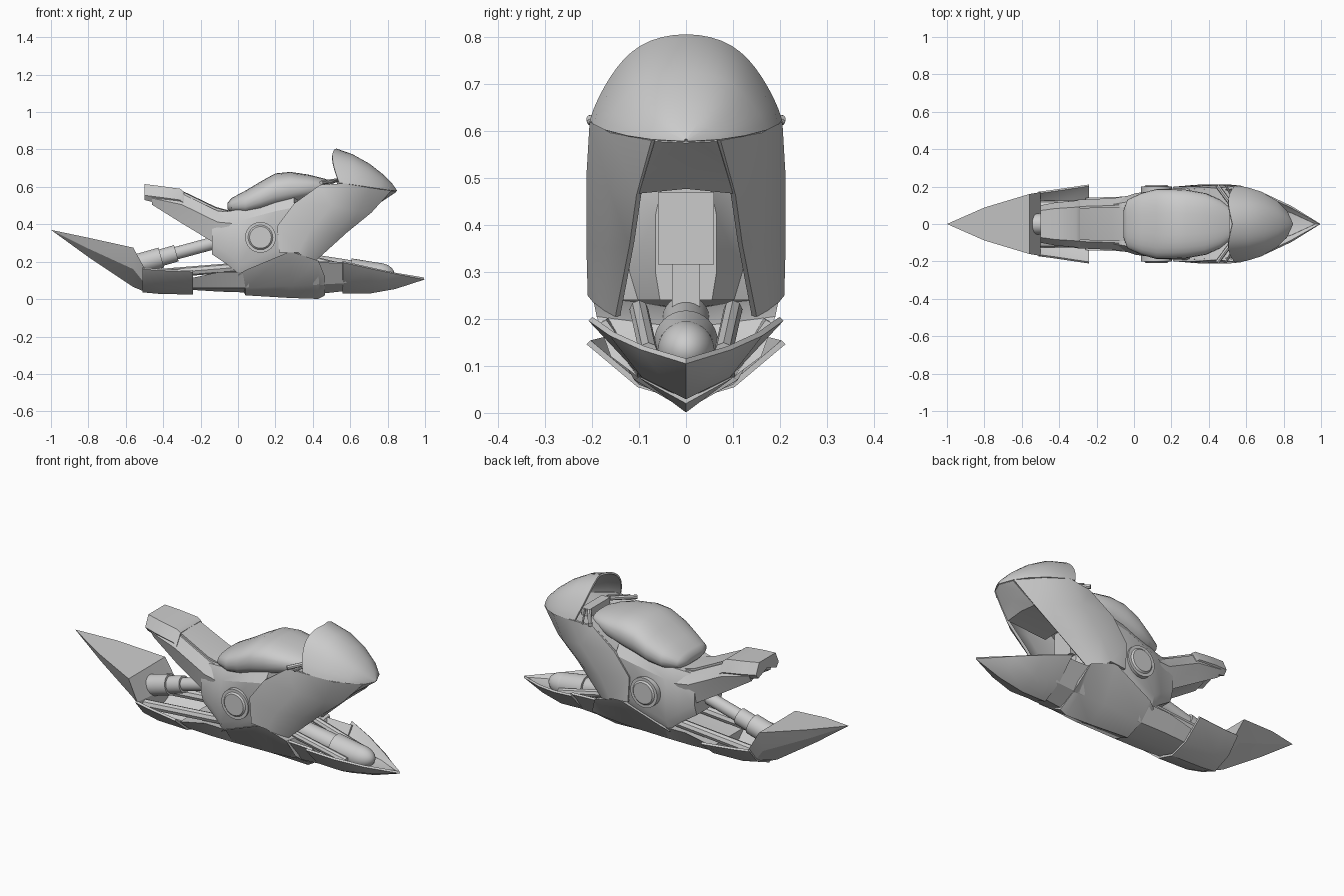
import bpy, bmesh, math
from mathutils import Vector, Matrix

old = bpy.data.objects.get("Cube")
if old:
    bpy.data.objects.remove(old, do_unlink=True)

# One plain grey for the whole machine
grey = bpy.data.materials.new("plain_grey")
grey.use_nodes = True
colour = (0.6, 0.6, 0.6, 1)
grey.diffuse_color = colour
grey.node_tree.nodes["Principled BSDF"].inputs["Base Color"].default_value = colour


def finish(name, bm, thickness=0, angle=30):
    """Clean the mesh, make the object, thicken and shade it."""
    bmesh.ops.remove_doubles(bm, verts=bm.verts, dist=0.0008)
    bmesh.ops.dissolve_degenerate(bm, edges=bm.edges, dist=0.0005)
    bmesh.ops.recalc_face_normals(bm, faces=bm.faces)
    mesh = bpy.data.meshes.new(name)
    bm.to_mesh(mesh)
    bm.free()
    mesh.materials.append(grey)
    obj = bpy.data.objects.new(name, mesh)
    bpy.context.collection.objects.link(obj)
    bpy.ops.object.select_all(action="DESELECT")
    obj.select_set(True)
    bpy.context.view_layer.objects.active = obj
    if thickness:
        mod = obj.modifiers.new("thickness", "SOLIDIFY")
        mod.thickness = thickness
        mod.offset = 0
        bpy.ops.object.modifier_apply(modifier=mod.name)
    bpy.ops.object.shade_smooth_by_angle(angle=math.radians(angle))


def loft(name, rows, thickness=0, angle=30, caps=False):
    """Skin rows of half-section points and mirror them across the middle."""
    bm = bmesh.new()
    for side in (-1, 1):
        grid = [[bm.verts.new((x, side * y, z)) for x, y, z in row] for row in rows]
        for low, high in zip(grid, grid[1:]):
            for i in range(len(low) - 1):
                bm.faces.new((low[i], low[i + 1], high[i + 1], high[i]))
    bmesh.ops.remove_doubles(bm, verts=bm.verts, dist=0.0008)
    if caps:
        bmesh.ops.holes_fill(bm, edges=bm.edges, sides=0)
    finish(name, bm, thickness, angle)


def hull(x, keel, bilge, edge, top=None):
    """Keel to edge half-section, with an optional deck height."""
    points = [(x, 0, keel), (x, *bilge), (x, *edge)]
    return points if top is None else points + [(x, 0, top)]


def oval(x, width, low, high, steps=14, power=0.8):
    """Rounded half-section from bottom centre to top centre."""
    points = []
    for i in range(steps + 1):
        t = math.pi * (i / steps - 0.5)
        s = math.copysign(abs(math.sin(t)) ** power, t)
        y = width * max(math.cos(t), 0) ** power
        points.append((x, y, (low + high) / 2 + s * (high - low) / 2))
    return points


def tube(name, start, end, radius, radius_end=None, segments=32):
    """Cylinder or cone between two points."""
    a, b = Vector(start), Vector(end)
    bm = bmesh.new()
    bmesh.ops.create_cone(bm, cap_ends=True, segments=segments, radius1=radius,
                          radius2=radius_end or radius, depth=(b - a).length)
    turn = (b - a).to_track_quat("Z", "Y").to_matrix()
    bmesh.ops.rotate(bm, verts=bm.verts, matrix=turn)
    bmesh.ops.translate(bm, verts=bm.verts, vec=(a + b) / 2)
    finish(name, bm)


def block(name, x, y, z):
    """Box given by its ranges along x, y and z."""
    bm = bmesh.new()
    bmesh.ops.create_cube(bm, size=1)
    for v in bm.verts:
        v.co = [r[0] if c < 0 else r[1] for c, r in zip(v.co, (x, y, z))]
    finish(name, bm)


# Rear fin: pointed keeled hull with a flat deck
loft("rear_fin", [
    [(-1, 0, 0.37)] * 4,
    hull(-0.8, 0.225, (0.06, 0.27), (0.088, 0.328), 0.328),
    hull(-0.56, 0.065, (0.125, 0.16), (0.16, 0.275), 0.275),
    hull(-0.5, 0.04, (0.105, 0.085), (0.17, 0.165), 0.15),
], caps=True, angle=20)
loft("rear_fin_wings", [
    hull(-0.51, 0.042, (0.1, 0.085), (0.168, 0.165)),
    hull(-0.42, 0.034, (0.1, 0.065), (0.18, 0.157)),
    hull(-0.24, 0.03, (0.1, 0.06), (0.207, 0.15)),
], thickness=0.012)

# Front fin: open keeled shell running to a point
loft("front_fin", [
    hull(0.56, 0.035, (0.1, 0.09), (0.203, 0.2)),
    hull(0.7, 0.035, (0.09, 0.08), (0.158, 0.168)),
    hull(0.84, 0.06, (0.055, 0.09), (0.092, 0.138)),
    [(0.995, 0, 0.11)] * 3,
], thickness=0.012)
loft("front_fin_floor", [
    [(0.56, 0, 0.1), (0.56, 0.13, 0.12)],
    [(0.84, 0, 0.1), (0.84, 0.06, 0.11)],
    [(0.97, 0, 0.11)] * 2,
], thickness=0.006)

# Belly pan and the links that carry both fins
loft("belly_pan", [
    hull(0.0, 0.09, (0.1, 0.1), (0.15, 0.13), 0.13),
    hull(0.04, 0.02, (0.1, 0.06), (0.168, 0.155), 0.15),
    hull(0.28, 0.006, (0.11, 0.07), (0.2, 0.255), 0.22),
    hull(0.43, 0.001, (0.1, 0.075), (0.19, 0.205), 0.18),
    hull(0.465, 0.02, (0.1, 0.075), (0.16, 0.12), 0.12),
], caps=True, angle=40)
loft("rear_link", [
    hull(-0.26, 0.05, (0.09, 0.06), (0.14, 0.11), 0.11),
    hull(-0.1, 0.04, (0.1, 0.06), (0.145, 0.145), 0.13),
    hull(0.06, 0.035, (0.1, 0.06), (0.15, 0.145), 0.13),
], caps=True)
loft("front_link", [
    hull(0.4, 0.03, (0.1, 0.08), (0.17, 0.2)),
    hull(0.58, 0.05, (0.1, 0.09), (0.175, 0.195)),
], thickness=0.012)

# Central frame behind the fairing
def frame_section(x, width, low, high):
    return [(x, 0, low), (x, width * 0.85, low), (x, width, low + 0.06),
            (x, width, high - 0.06), (x, width * 0.8, high), (x, 0, high)]

loft("frame_body", [
    frame_section(-0.14, 0.125, 0.24, 0.46),
    frame_section(-0.05, 0.145, 0.18, 0.47),
    frame_section(0.01, 0.165, 0.13, 0.48),
    frame_section(0.2, 0.19, 0.2, 0.53),
    frame_section(0.3, 0.192, 0.24, 0.55),
    frame_section(0.33, 0.12, 0.24, 0.55),
    frame_section(0.42, 0.065, 0.24, 0.48),
], caps=True)
block("radiator", (0.3, 0.45), (-0.06, 0.06), (0.315, 0.47))
block("radiator_strut", (0.3, 0.43), (-0.03, 0.03), (0.2, 0.32))

# Side fairing panels, from the nose edge down to the belly
loft("side_fairing", [
    [(0.44, 0.185, 0.61), (0.57, 0.198, 0.619), (0.7, 0.155, 0.597), (0.815, 0.068, 0.581)],
    [(0.3, 0.194, 0.51), (0.5, 0.205, 0.5), (0.64, 0.155, 0.47), (0.71, 0.1, 0.465)],
    [(0.21, 0.192, 0.39), (0.38, 0.205, 0.36), (0.5, 0.16, 0.35), (0.58, 0.115, 0.36)],
    [(0.22, 0.19, 0.25), (0.32, 0.202, 0.25), (0.37, 0.17, 0.21), (0.41, 0.145, 0.205)],
], thickness=0.014, angle=50)

# Head fairing: a smooth cowl of arched sections
def arch(top, edge, bulge=0.0, steps=12):
    points = []
    for i in range(steps + 1):
        t = math.pi / 2 * i / steps
        z = edge[2] + (top[1] - edge[2]) * math.sin(t)
        x = edge[0] + (top[0] - edge[0]) * math.sin(t) - bulge * math.sin(2 * t)
        flat = 1 - 0.12 * math.sin(2 * t) * math.cos(t)
        points.append((x, edge[1] * math.cos(t) * flat, z))
    return points

loft("head_fairing", [
    arch((0.525, 0.8), (0.54, 0.2, 0.62), bulge=0.025),
    arch((0.61, 0.77), (0.6, 0.193, 0.612)),
    arch((0.7, 0.72), (0.68, 0.168, 0.6)),
    arch((0.77, 0.665), (0.76, 0.122, 0.588)),
    arch((0.82, 0.615), (0.815, 0.068, 0.58)),
    arch((0.845, 0.58), (0.845, 0.002, 0.576)),
], thickness=0.01, angle=40)
loft("nose_underside", [
    [(0.845, 0, 0.577), (0.815, 0.066, 0.58)],
    [(0.76, 0, 0.52), (0.765, 0.083, 0.525)],
    [(0.71, 0, 0.48), (0.71, 0.1, 0.47)],
    [(0.45, 0, 0.48), (0.45, 0.13, 0.475)],
], thickness=0.008)
loft("cockpit_deck", [
    [(0.6, 0, 0.59), (0.6, 0.18, 0.6)],
    [(0.44, 0, 0.57), (0.44, 0.183, 0.605)],
    [(0.3, 0, 0.5), (0.3, 0.19, 0.508)],
], thickness=0.008)

# Tank: smooth rounded body
loft("tank", [
    oval(-0.055, 0.075, 0.48, 0.515),
    oval(-0.035, 0.13, 0.46, 0.54),
    oval(0.04, 0.165, 0.445, 0.58),
    oval(0.12, 0.187, 0.46, 0.628),
    oval(0.2, 0.187, 0.48, 0.672),
    oval(0.28, 0.183, 0.5, 0.68),
    oval(0.38, 0.165, 0.53, 0.665),
    oval(0.46, 0.13, 0.55, 0.645),
    oval(0.51, 0.09, 0.56, 0.625),
], caps=True, angle=45)

# Tail arm, its seat pad and the raised tail block
def tail_section(x, width, low, high):
    return [(x, 0, low + 0.03), (x, width * 0.8, low), (x, width, high - 0.06),
            (x, width * 0.72, high), (x, 0, high)]

loft("tail_arm", [
    tail_section(0.02, 0.16, 0.22, 0.46),
    tail_section(-0.11, 0.138, 0.29, 0.472),
    tail_section(-0.3, 0.13, 0.405, 0.565),
    tail_section(-0.46, 0.105, 0.505, 0.6),
], caps=True)
loft("tail_block", [
    tail_section(-0.29, 0.125, 0.5, 0.575),
    tail_section(-0.31, 0.125, 0.5, 0.59),
    tail_section(-0.42, 0.115, 0.51, 0.605),
    tail_section(-0.5, 0.1, 0.53, 0.615),
], caps=True)
loft("seat_pad", [
    [(-0.05, 0, 0.468), (-0.05, 0.09, 0.464)],
    [(-0.12, 0, 0.487), (-0.12, 0.09, 0.482)],
    [(-0.3, 0, 0.573), (-0.3, 0.085, 0.57)],
], thickness=0.012)

# Round side hubs: a drum with a raised, bevelled cap
for side, label in ((1, "left"), (-1, "right")):
    hub = Vector((0.12, 0, 0.33))
    out = Vector((0, side, 0))
    tube(label + "_hub_rim", hub + out * 0.14, hub + out * 0.2, 0.082, segments=48)
    tube(label + "_hub_cap", hub + out * 0.2, hub + out * 0.208, 0.066, 0.058, segments=48)

# Rear damper in three steps
tube("rear_damper_sleeve", (-0.54, 0, 0.185), (-0.41, 0, 0.222), 0.055)
tube("rear_damper_collar", (-0.41, 0, 0.222), (-0.33, 0, 0.245), 0.045)
tube("rear_damper_rod", (-0.34, 0, 0.243), (0, 0, 0.335), 0.034)

# Front damper with a domed end
tube("front_damper_rod", (0.33, 0, 0.2), (0.62, 0, 0.155), 0.05)
tube("front_damper_sleeve", (0.6, 0, 0.15), (0.74, 0, 0.135), 0.068, 0.06)
dome = bmesh.new()
bmesh.ops.create_uvsphere(dome, u_segments=32, v_segments=16, radius=0.06,
                          matrix=Matrix.Translation((0.74, 0, 0.135)) @ Matrix.Diagonal((1.6, 1, 1, 1)))
finish("front_damper_dome", dome, angle=60)

# Paired rails, swing arms and handlebars
for side, label in ((1, "left"), (-1, "right")):
    tube(label + "_front_rail", (0.36, side * 0.1, 0.22), (0.72, side * 0.08, 0.13), 0.02, segments=8)
    tube(label + "_swing_arm", (-0.5, side * 0.1, 0.13), (0, side * 0.1, 0.17), 0.025, segments=8)
    tube(label + "_grip", (0.53, side * 0.09, 0.635), (0.445, side * 0.205, 0.622), 0.011, segments=12)
    tube(label + "_lever", (0.55, side * 0.1, 0.64), (0.49, side * 0.208, 0.618), 0.005, segments=8)
block("dashboard", (0.53, 0.58), (-0.09, 0.09), (0.59, 0.64))
